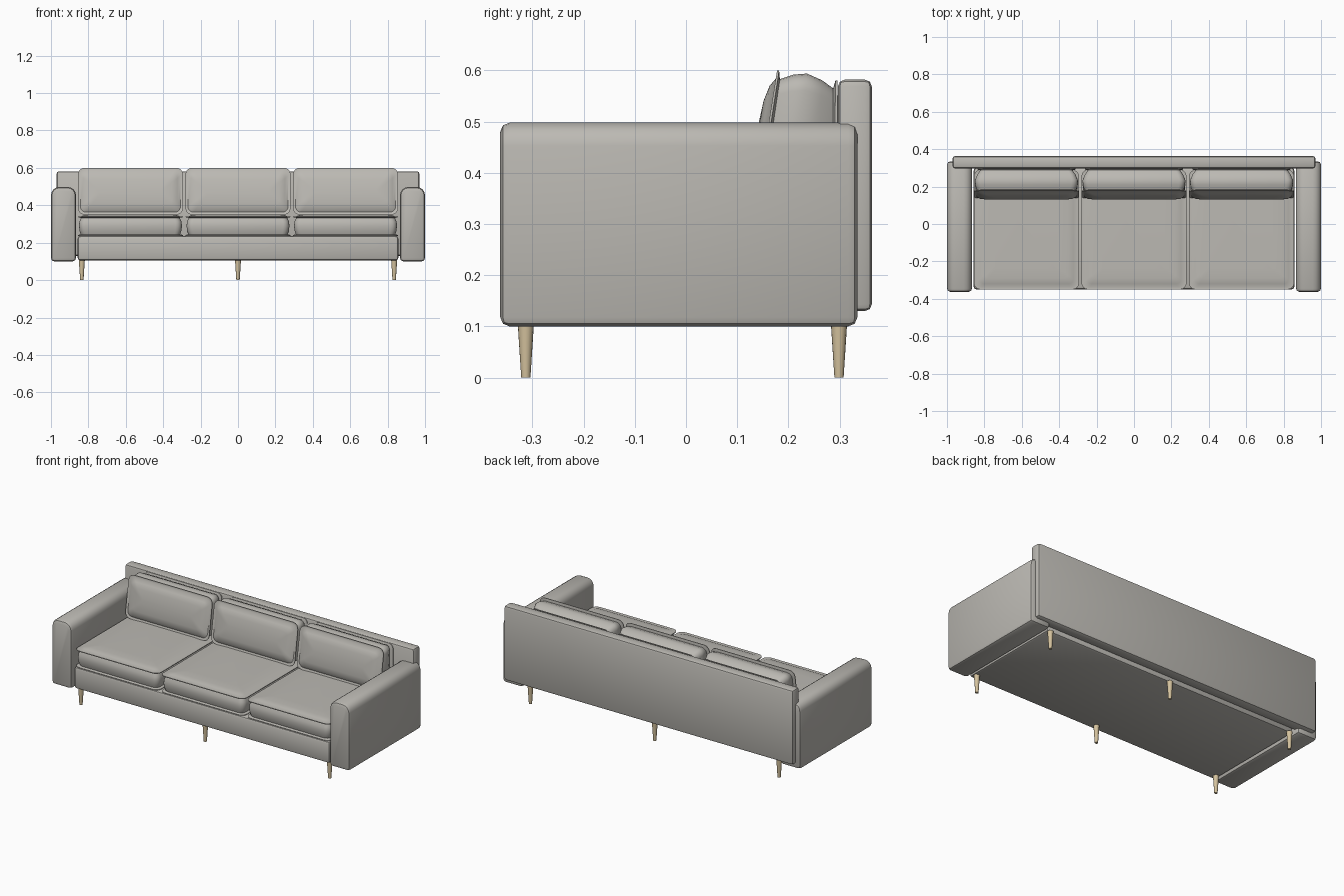
import bpy, bmesh, math
from mathutils import Vector

if "Cube" in bpy.data.objects:
    bpy.data.objects.remove(bpy.data.objects["Cube"])


def material(name, rgb):
    m = bpy.data.materials.new(name)
    m.diffuse_color = (*rgb, 1)
    m.use_nodes = True
    m.node_tree.nodes["Principled BSDF"].inputs["Base Color"].default_value = m.diffuse_color
    return m


FABRIC = material("grey fabric", (0.50, 0.485, 0.45))
WOOD = material("pale wood", (0.66, 0.54, 0.34))


def finish(name, bm, mat, angle=35):
    bmesh.ops.recalc_face_normals(bm, faces=bm.faces)
    me = bpy.data.meshes.new(name)
    bm.to_mesh(me)
    bm.free()
    ob = bpy.data.objects.new(name, me)
    bpy.context.collection.objects.link(ob)
    me.materials.append(mat)
    bpy.ops.object.select_all(action='DESELECT')
    ob.select_set(True)
    bpy.context.view_layer.objects.active = ob
    bpy.ops.object.shade_smooth_by_angle(angle=math.radians(angle))
    return ob


def soft_box(name, lo, hi, r, top_r=0):
    """Box with rounded edges; top_r first rolls the long top edges."""
    bm = bmesh.new()
    bmesh.ops.create_cube(bm, size=1)
    for v in bm.verts:
        v.co = Vector([lo[i] + (v.co[i] + 0.5) * (hi[i] - lo[i]) for i in range(3)])
    if top_r:
        es = [e for e in bm.edges if all(abs(v.co.z - hi[2]) < 1e-5 for v in e.verts)
              and abs(e.verts[0].co.x - e.verts[1].co.x) < 1e-5]
        bmesh.ops.bevel(bm, geom=es, offset=top_r, segments=4, profile=0.5, affect='EDGES')
    es = [e for e in bm.edges if e.calc_face_angle(0) > math.radians(50)]
    bmesh.ops.bevel(bm, geom=es, offset=r, segments=2, profile=0.5, affect='EDGES')
    return finish(name, bm, FABRIC)


def rounded_rect(w, h, r, n=4):
    pts = []
    for k, (sx, sy) in enumerate(((1, 1), (-1, 1), (-1, -1), (1, -1))):
        for i in range(n + 1):
            a = math.pi / 2 * (k + i / n)
            pts.append((sx * (w / 2 - r) + r * math.cos(a),
                        sy * (h / 2 - r) + r * math.sin(a)))
    return pts


def cushion(name, w, h, d, puff, back_inset, place):
    """Stack of rounded outlines with a thin seam lip round each face."""
    b = back_inset
    section = [(0.11, -puff), (0.06, -puff * 0.85), (0.03, -puff * 0.5), (0.013, 0.002),
               (0.0, 0.0), (0.0, 0.004), (0.017, 0.008),
               (0.008, d * 0.28), (0.006, d * 0.5), (0.009 + b * 0.5, d * 0.75),
               (0.015 + b, d - 0.008), (b, d - 0.004), (b, d), (0.013 + b, d - 0.002),
               (0.05 + b, d + 0.004)]
    bm = bmesh.new()
    rings = []
    for inset, t in section:
        r = max(0.035 - inset * 0.3, 0.012)
        rings.append([bm.verts.new(place(u, v, t))
                      for u, v in rounded_rect(w - 2 * inset, h - 2 * inset, r)])
    for a, c in zip(rings, rings[1:]):
        for i in range(len(a)):
            j = (i + 1) % len(a)
            bm.faces.new((a[i], a[j], c[j], c[i]))
    bm.faces.new(rings[0])
    bm.faces.new(rings[-1])
    return finish(name, bm, FABRIC, 40)


# frame: base, back panel and two arms
soft_box("base", (-0.857, -0.35, 0.105), (0.857, 0.30, 0.236), 0.014)
soft_box("back_panel", (-0.97, 0.297, 0.13), (0.97, 0.363, 0.582), 0.013)
for side, s in (("left", -1), ("right", 1)):
    xs = sorted((s * 0.866, s * 1.0))
    soft_box(side + "_arm", (xs[0], -0.363, 0.10), (xs[1], 0.335, 0.498), 0.018, 0.045)

# three seat cushions and three back cushions
for i, part in enumerate(("left", "middle", "right")):
    cx = (i - 1) * 0.575

    def lay(u, v, t):
        return (cx + u, -0.03 + v, 0.341 - t)

    def lean(u, v, t):
        # front face tilts back, rear face stays upright
        k = 1 - max(0, min(1, t / 0.118))
        return (cx + u, 0.178 + t + (v - 0.125) * 0.16 * k, 0.475 + v)

    cushion(part + "_seat_cushion", 0.562, 0.64, 0.104, 0.011, 0.0, lay)
    cushion(part + "_back_cushion", 0.562, 0.25, 0.118, 0.02, 0.02, lean)

# six tapered legs
for row, y in (("front", -0.313), ("back", 0.299)):
    for part, x in (("left", -0.835), ("middle", 0), ("right", 0.835)):
        bm = bmesh.new()
        bmesh.ops.create_cone(bm, cap_ends=True, segments=16, radius1=0.009,
                              radius2=0.016, depth=0.108)
        bmesh.ops.translate(bm, verts=bm.verts, vec=(x, y, 0.054))
        finish(f"{row}_{part}_leg", bm, WOOD)
